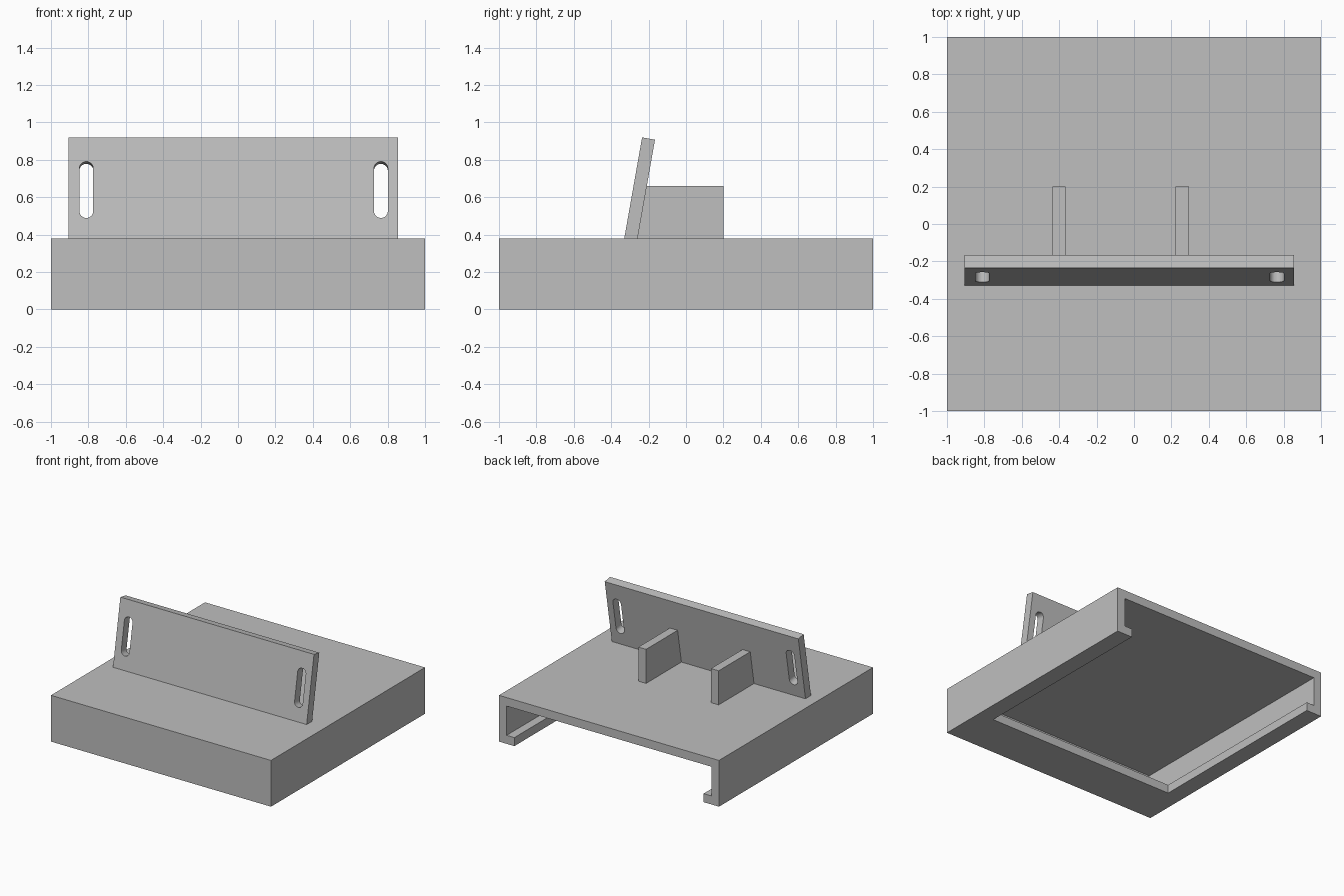
import bpy
import bmesh
from math import cos, sin, tan, pi, radians
from mathutils import Vector, Matrix

default = bpy.data.objects.get("Cube")
if default:
    bpy.data.objects.remove(default, do_unlink=True)

TOP = 0.38            # deck height
WALL = 0.07           # sheet thickness used throughout
TILT = radians(10)    # backward lean of the face plate
PLATE_Y = -0.33       # front foot of the face plate

grey = bpy.data.materials.new("plain_grey")
grey.use_nodes = True
grey.diffuse_color = (0.52, 0.52, 0.52, 1)
grey.node_tree.nodes["Principled BSDF"].inputs["Base Color"].default_value = grey.diffuse_color


def prism(name, outline, extrusion):
    """Solid made by sweeping a closed 3D outline along a vector."""
    bm = bmesh.new()
    face = bm.faces.new([bm.verts.new(p) for p in outline])
    swept = bmesh.ops.extrude_face_region(bm, geom=[face], use_keep_orig=True)["geom"]
    bmesh.ops.translate(bm, vec=Vector(extrusion),
                        verts=[v for v in swept if isinstance(v, bmesh.types.BMVert)])
    bmesh.ops.recalc_face_normals(bm, faces=bm.faces)
    mesh = bpy.data.meshes.new(name)
    bm.to_mesh(mesh)
    bm.free()
    mesh.materials.append(grey)
    obj = bpy.data.objects.new(name, mesh)
    bpy.context.collection.objects.link(obj)
    return obj


def box(name, x0, x1, y0, y1, z0, z1):
    outline = [(x0, y0, z0), (x1, y0, z0), (x1, y1, z0), (x0, y1, z0)]
    return prism(name, outline, (0, 0, z1 - z0))


def cut(obj, cutter):
    """Subtract the cutter, bake the result and discard the cutter."""
    cutter.hide_render = True
    mod = obj.modifiers.new("cut", 'BOOLEAN')
    mod.operation = 'DIFFERENCE'
    mod.solver = 'EXACT'
    mod.object = cutter
    graph = bpy.context.evaluated_depsgraph_get()
    baked = bpy.data.meshes.new_from_object(obj.evaluated_get(graph))
    obj.modifiers.clear()
    obj.data = baked
    bpy.data.objects.remove(cutter, do_unlink=True)


# Base tray: hollow, open at the back, with inward lips underneath
base = box("base_tray", -1, 1, -1, 1, 0, TOP)
inner = 1 - WALL
cut(base, box("cavity_cutter", -inner, inner, -inner, 1.1, WALL, TOP - WALL))
lip = 1 - 2 * WALL
cut(base, box("floor_opening_cutter", -lip, lip, -0.625, 1.1, -0.1, 0.2))

# Leaning face plate, square at the top and cut flush with the deck
height = 0.54
back_foot = PLATE_Y + WALL / cos(TILT)
top_front = Vector((PLATE_Y + height * tan(TILT), TOP + height))
top_back = top_front + Vector((cos(TILT), -sin(TILT))) * WALL
side = [(PLATE_Y, TOP), (back_foot, TOP), top_back, top_front]
plate = prism("face_plate", [(-0.905, y, z) for y, z in side], (1.76, 0, 0))

# Rounded mounting slots, cut square to the plate
radius, half = 0.037, 0.116
for x in (-0.811, 0.764):
    rise = 0.26
    centre = Vector((x, PLATE_Y + rise * tan(TILT), TOP + rise))
    frame = Matrix.Translation(centre) @ Matrix.Rotation(-TILT, 4, 'X')
    outline = []
    for end, start in ((half, 0), (-half, pi)):
        for i in range(17):
            a = start + pi * i / 16
            outline.append(frame @ Vector((radius * cos(a), -0.1, end + radius * sin(a))))
    cut(plate, prism("slot_cutter", outline, frame.to_3x3() @ Vector((0, 0.3, 0))))

# Two support ribs behind the plate
rib_top = 0.66
rib_side = [(back_foot, TOP), (0.2, TOP), (0.2, rib_top),
            (back_foot + (rib_top - TOP) * tan(TILT), rib_top)]
for name, x in (("right_rib", -0.437), ("left_rib", 0.223)):
    prism(name, [(x, y, z) for y, z in rib_side], (WALL, 0, 0))
